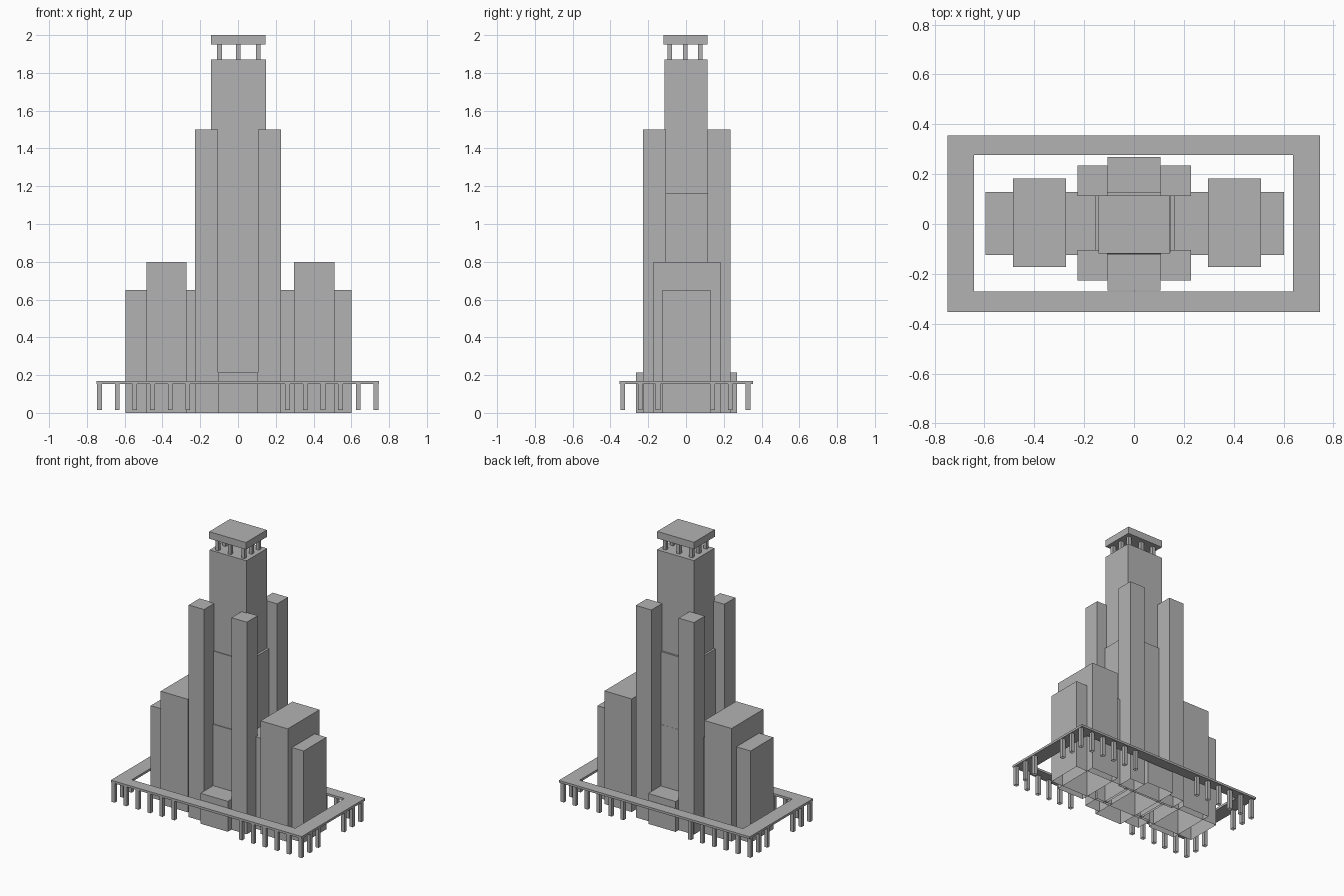
import bpy
import bmesh

cube = bpy.data.objects.get("Cube")
if cube:
    bpy.data.objects.remove(cube, do_unlink=True)

stone = bpy.data.materials.new("grey_stone")
stone.use_nodes = True
GREY = (0.45, 0.45, 0.45, 1)
stone.diffuse_color = GREY
stone.node_tree.nodes["Principled BSDF"].inputs["Base Color"].default_value = GREY


def add_object(name, bm):
    mesh = bpy.data.meshes.new(name)
    bm.to_mesh(mesh)
    bm.free()
    mesh.materials.append(stone)
    obj = bpy.data.objects.new(name, mesh)
    bpy.context.collection.objects.link(obj)
    return obj


def add_block(bm, x, y, z, open_bottom=True):
    """Box spanning three ranges, optionally a shell without a floor."""
    verts = bmesh.ops.create_cube(bm, size=1)["verts"]
    for v in verts:
        v.co = [r[0] if c < 0 else r[1] for c, r in zip(v.co, (x, y, z))]
    if open_bottom:
        faces = {f for v in verts for f in v.link_faces}
        floor = min(faces, key=lambda f: f.calc_center_median().z)
        bmesh.ops.delete(bm, geom=[floor], context='FACES_ONLY')


def block(name, x, y, z, open_bottom=True):
    bm = bmesh.new()
    add_block(bm, x, y, z, open_bottom)
    return add_object(name, bm)


def columns(name, points, width, z):
    bm = bmesh.new()
    h = width / 2
    for px, py in points:
        add_block(bm, (px - h, px + h), (py - h, py + h), z)
    return add_object(name, bm)


# Central tower and stepped masses around it
block("central_tower", (-0.142, 0.147), (-0.115, 0.115), (0, 1.87))
block("tower_shoulder", (-0.157, 0.163), (-0.12, 0.128), (0, 1.165))
block("entrance_block", (-0.107, 0.107), (-0.266, 0.269), (0, 0.215))
block("long_base", (-0.596, 0.602), (-0.125, 0.129), (0, 0.65))

# Corner towers
for side, x in (("right", (-0.227, -0.107)), ("left", (0.107, 0.228))):
    for end, y in (("front", (-0.227, -0.105)), ("back", (0.113, 0.235))):
        block(f"corner_tower_{end}_{side}", x, y, (0, 1.5))

# Wings
block("wing_right", (-0.485, -0.272), (-0.172, 0.183), (0, 0.8))
block("wing_left", (0.297, 0.51), (-0.172, 0.183), (0, 0.8))

# Roof pavilion: ring of eight columns carrying a slab
pavilion = [(x, y) for x in (-0.098, 0.001, 0.107) for y in (-0.085, -0.003, 0.075)
            if abs(x) > 0.05 or abs(y) > 0.05]
columns("pavilion_columns", pavilion, 0.024, (1.87, 1.95))
block("pavilion_roof", (-0.143, 0.145), (-0.118, 0.115), (1.95, 2.0), False)

# Colonnade canopy: rectangular ring with a thickness
bm = bmesh.new()
outer = [(-0.748, -0.353), (0.746, -0.353), (0.746, 0.356), (-0.748, 0.356)]
inner = [(-0.642, -0.271), (0.639, -0.271), (0.639, 0.277), (-0.642, 0.277)]
rings = [[bm.verts.new((x, y, 0.154)) for x, y in loop] for loop in (outer, inner)]
for i in range(4):
    j = (i + 1) % 4
    bm.faces.new((rings[0][i], rings[0][j], rings[1][j], rings[1][i]))
top = bmesh.ops.extrude_face_region(bm, geom=bm.faces[:])["geom"]
for v in top:
    if isinstance(v, bmesh.types.BMVert):
        v.co.z = 0.17
bmesh.ops.recalc_face_normals(bm, faces=bm.faces[:])
add_object("colonnade_canopy", bm)

# Colonnade columns, with a gap in the middle of each side
STEP = 0.0935
xs = [s + d * STEP * i for s, d in ((-0.733, 1), (0.73, -1)) for i in range(6)]
ys = [s + d * STEP * i for s, d in ((-0.335, 1), (0.328, -1)) for i in range(3)]
for end, y in (("front", -0.335), ("back", 0.328)):
    columns(f"colonnade_columns_{end}", [(x, y) for x in xs], 0.025, (0.015, 0.154))
for side, x in (("right", -0.733), ("left", 0.73)):
    inner_ys = [y for y in ys if abs(y) < 0.3]
    columns(f"colonnade_columns_{side}", [(x, y) for y in inner_ys], 0.025, (0.015, 0.154))
